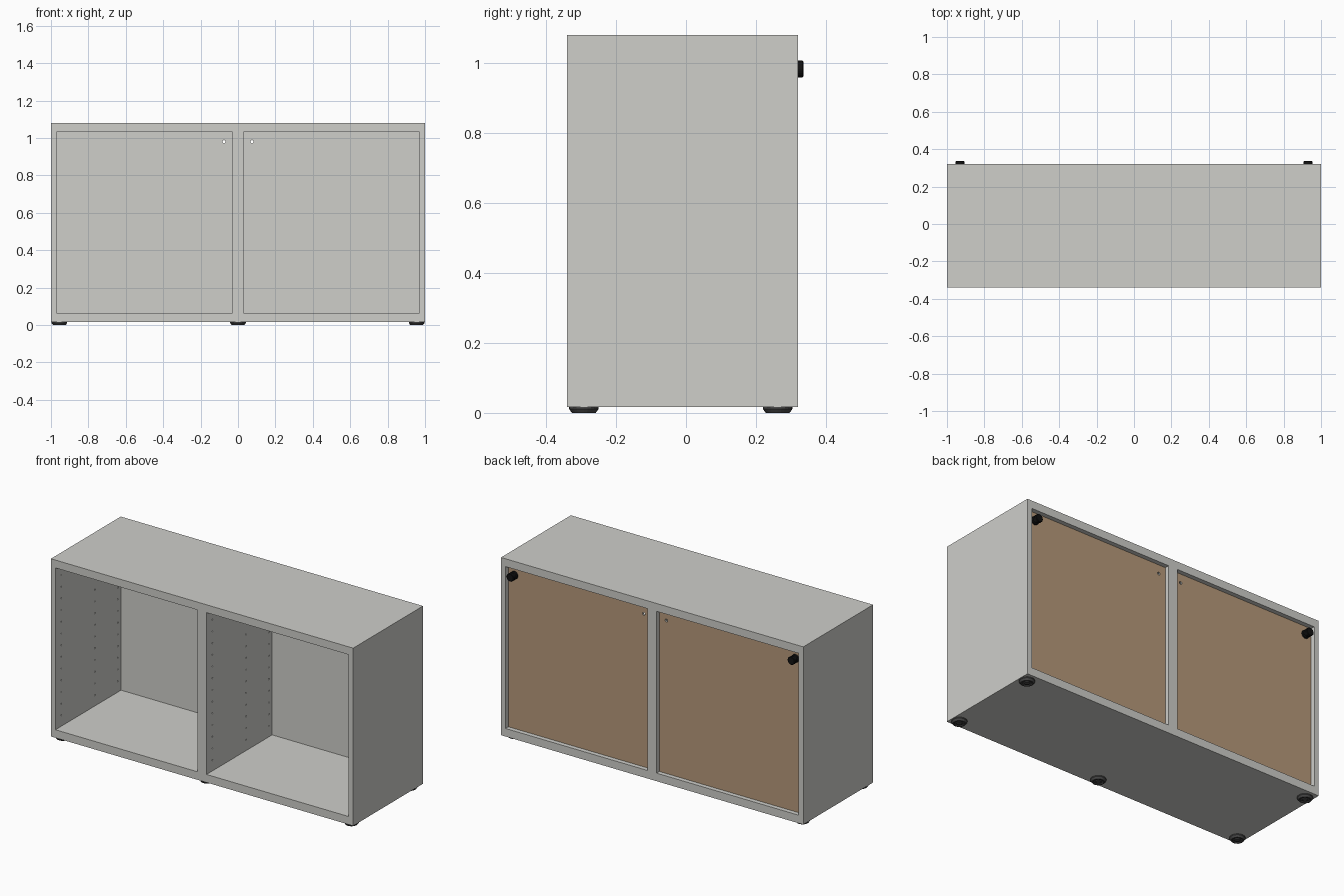
import bpy
import bmesh
from math import pi
from mathutils import Matrix, Vector

cube = bpy.data.objects.get("Cube")
if cube:
    bpy.data.objects.remove(cube, do_unlink=True)


def material(name, rgb):
    m = bpy.data.materials.new(name)
    m.use_nodes = True
    m.diffuse_color = (*rgb, 1)
    m.node_tree.nodes["Principled BSDF"].inputs["Base Color"].default_value = (*rgb, 1)
    return m


white = material("warm white laminate", (0.62, 0.62, 0.59))
brown = material("brown hardboard", (0.47, 0.32, 0.195))
black = material("black plastic", (0.006, 0.006, 0.006))
dark = material("dark grey plastic", (0.07, 0.07, 0.07))


def finish(name, bm, *mats):
    mesh = bpy.data.meshes.new(name)
    bm.to_mesh(mesh)
    bm.free()
    for m in mats:
        mesh.materials.append(m)
    ob = bpy.data.objects.new(name, mesh)
    bpy.context.collection.objects.link(ob)
    return ob


def box(name, lo, hi, *mats):
    bm = bmesh.new()
    lo, hi = Vector(lo), Vector(hi)
    mat = Matrix.Translation((lo + hi) / 2) @ Matrix.Diagonal((*(hi - lo), 1))
    bmesh.ops.create_cube(bm, size=1, matrix=mat)
    return finish(name, bm, *mats)


def lathe(name, profile, matrix, mat, segments=24):
    """Spin (radius, height) points about local z, then place."""
    bm = bmesh.new()
    verts = [bm.verts.new((r, 0, h)) for r, h in profile]
    edges = [bm.edges.new(pair) for pair in zip(verts, verts[1:])]
    bmesh.ops.spin(bm, geom=verts + edges, cent=(0, 0, 0), axis=(0, 0, 1),
                   angle=2 * pi, steps=segments)
    bmesh.ops.remove_doubles(bm, verts=bm.verts, dist=1e-5)
    bmesh.ops.recalc_face_normals(bm, faces=bm.faces)
    bm.transform(matrix)
    return finish(name, bm, mat)


def drill(target, name, points, axis, radius, depth):
    """Cut round holes along the given axis at each point."""
    turn = Matrix.Rotation(pi / 2, 4, "Y" if axis == "X" else "X")
    bm = bmesh.new()
    for p in points:
        bmesh.ops.create_cone(bm, cap_ends=True, segments=10, radius1=radius,
                              radius2=radius, depth=depth,
                              matrix=Matrix.Translation(p) @ turn)
    cutter = finish(name, bm)
    cutter.hide_render = True
    cutter.hide_set(True)
    mod = target.modifiers.new("holes", "BOOLEAN")
    mod.operation, mod.solver, mod.object = "DIFFERENCE", "EXACT", cutter


FRONT, BACK = -0.34, 0.32
BASE, FLOOR, CEILING, TOP = 0.017, 0.065, 1.033, 1.08
INNER, HALF_DIV = 0.97, 0.03
PANEL_FRONT, PANEL_BACK = 0.28, 0.293

# Carcass
box("top_board", (-1, FRONT, CEILING), (1, BACK, TOP), white)
box("bottom_board", (-1, FRONT, BASE), (1, BACK, FLOOR), white)
divider = box("divider", (-HALF_DIV, FRONT, FLOOR), (HALF_DIV, BACK, CEILING), white)


def pin_points(x):
    return [(x, y, 0.13 + 0.07 * i) for y in (-0.285, 0.033, 0.25) for i in range(13)]


drill(divider, "divider_hole_cutter", pin_points(-HALF_DIV) + pin_points(HALF_DIV),
      "X", 0.004, 0.02)

for side, s in (("left", 1), ("right", -1)):
    # Side boards with shelf pin holes
    xs = sorted((s * INNER, s * 1.0))
    board = box(side + "_side", (xs[0], FRONT, FLOOR), (xs[1], BACK, CEILING), white)
    drill(board, side + "_side_hole_cutter", pin_points(s * INNER), "X", 0.004, 0.02)

    # Back panels: white inside, bare hardboard behind
    xs = sorted((s * HALF_DIV, s * INNER))
    panel = box(side + "_back_panel", (xs[0], PANEL_FRONT, FLOOR),
                (xs[1], PANEL_BACK, CEILING), white, brown)
    for face in panel.data.polygons:
        face.material_index = int(face.normal.y > 0.5)
    drill(panel, side + "_panel_hole_cutter", [(s * 0.075, PANEL_BACK, 0.98)],
          "Y", 0.009, 0.1)

    # Wall bracket: square cover inside, round black knob behind
    x, z, h = s * 0.93, 0.983, 0.0225
    box(side + "_bracket_cover", (x - h, PANEL_FRONT - 0.004, z - h),
        (x + h, PANEL_FRONT, z + h), white)
    place = Matrix.Translation((x, PANEL_BACK, z)) @ Matrix.Rotation(-pi / 2, 4, "X")
    lathe(side + "_bracket_knob",
          [(0, 0), (0.024, 0), (0.024, 0.01), (0.019, 0.013), (0.019, 0.024),
           (0.024, 0.027), (0.024, 0.04), (0.021, 0.043), (0, 0.043)], place, black)

# Feet: stepped discs, four corners and one at the front centre
foot = [(0, BASE), (0.042, BASE), (0.042, 0.011), (0.037, 0.004), (0.034, 0.0),
        (0.027, 0.0), (0.025, 0.005), (0.017, 0.005), (0.015, 0.001), (0, 0.001)]
for name, x, y in (("front_left", 0.955, -0.292), ("front_right", -0.955, -0.292),
                   ("back_left", 0.955, 0.262), ("back_right", -0.955, 0.262),
                   ("front_middle", 0, -0.292)):
    lathe(name + "_foot", foot, Matrix.Translation((x, y, 0)), dark)
